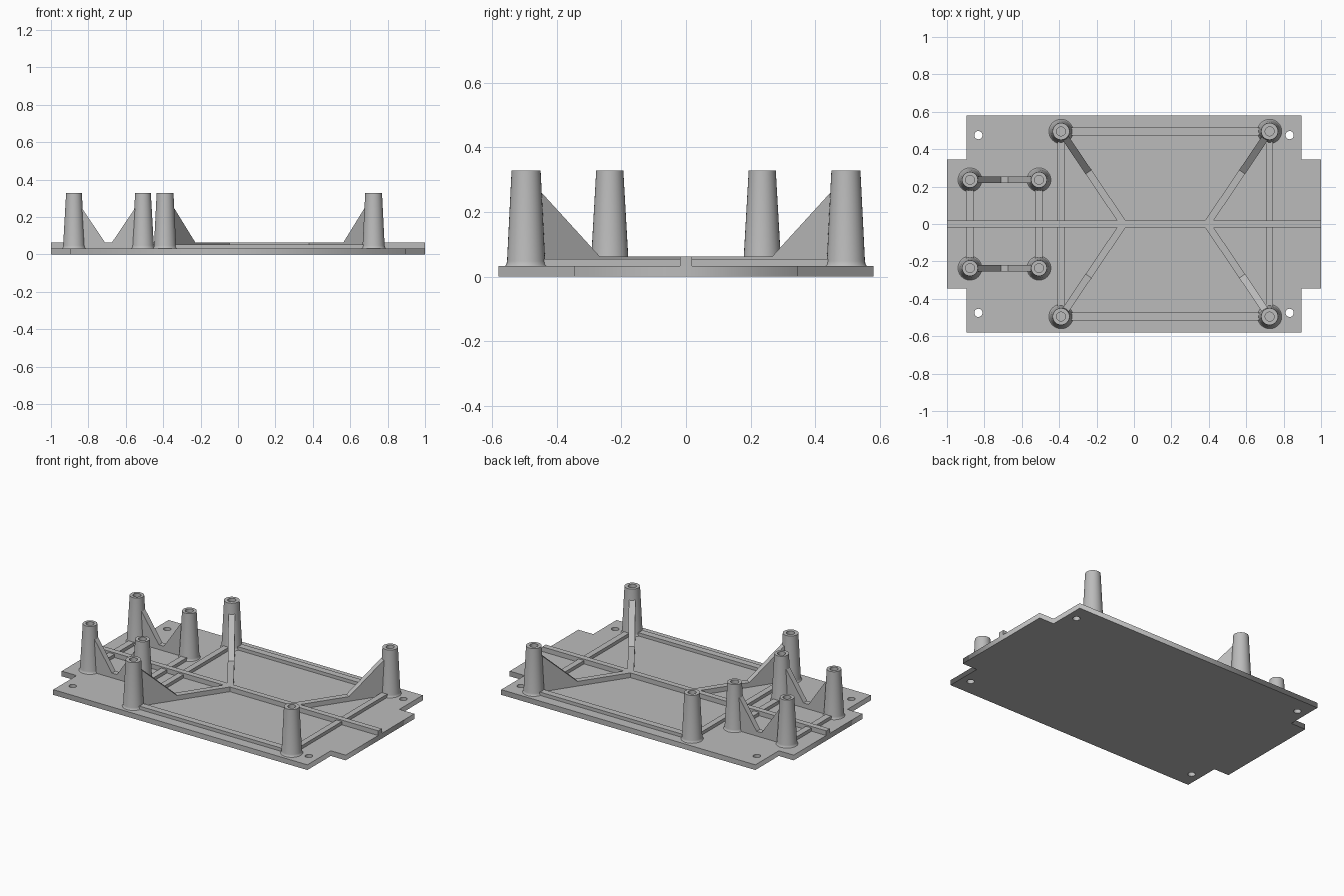
import bpy, math
from mathutils import Vector

cube = bpy.data.objects.get("Cube")
if cube:
    bpy.data.objects.remove(cube, do_unlink=True)

grey = bpy.data.materials.new("plain grey")
grey.use_nodes = True
COLOUR = (0.5, 0.5, 0.5, 1)
grey.diffuse_color = COLOUR
grey.node_tree.nodes["Principled BSDF"].inputs["Base Color"].default_value = COLOUR

PLATE, LOW, HIGH, TOP = 0.033, 0.054, 0.063, 0.328


def add_mesh(name, verts, faces):
    mesh = bpy.data.meshes.new(name)
    mesh.from_pydata(verts, [], faces)
    mesh.materials.append(grey)
    obj = bpy.data.objects.new(name, mesh)
    bpy.context.collection.objects.link(obj)
    return obj


def add_wall(name, start, end, width, profile):
    """Extrude a (distance, height) profile sideways along a line on the plate."""
    start, end = Vector(start), Vector(end)
    along = (end - start).normalized()
    side = Vector((-along.y, along.x)) * width / 2
    verts = []
    for s in (-1, 1):
        for d, z in profile:
            p = start + along * d + side * s
            verts.append((p.x, p.y, z))
    n = len(profile)
    faces = [tuple(range(n)), tuple(reversed(range(n, 2 * n)))]
    faces += [(i, i + n, (i + 1) % n + n, (i + 1) % n) for i in range(n)]
    return add_mesh(name, verts, faces)


def add_rib(name, start, end, width, top):
    length = (Vector(end) - Vector(start)).length
    base = PLATE - 0.003
    return add_wall(name, start, end, width,
                    [(0, base), (length, base), (length, top), (0, top)])


def add_post(name, x, y, r_base, r_top):
    """Lathe a tapered hollow post with a flared foot."""
    bore = 0.024
    profile = [(r_base + 0.005, PLATE), (r_base + 0.001, 0.038), (r_base - 0.001, 0.048),
               (r_top, TOP), (bore, TOP), (bore, 0.1)]
    n = 32
    verts = [(x + r * math.cos(math.tau * i / n), y + r * math.sin(math.tau * i / n), z)
             for r, z in profile for i in range(n)]
    faces = [(k * n + i, k * n + (i + 1) % n, (k + 1) * n + (i + 1) % n, (k + 1) * n + i)
             for k in range(len(profile) - 1) for i in range(n)]
    faces.append(tuple(range((len(profile) - 1) * n, len(profile) * n)))
    obj = add_mesh(name, verts, faces)
    bpy.ops.object.select_all(action='DESELECT')
    obj.select_set(True)
    bpy.context.view_layer.objects.active = obj
    bpy.ops.object.shade_smooth_by_angle(angle=math.radians(40))


# Base plate: stepped outline with four screw holes
curve = bpy.data.curves.new("base_plate", 'CURVE')
curve.dimensions = '2D'
curve.fill_mode = 'BOTH'
curve.extrude = PLATE / 2


def add_loop(points):
    spline = curve.splines.new('POLY')
    spline.points.add(len(points) - 1)
    for p, (x, y) in zip(spline.points, points):
        p.co = (x, y, 0, 1)
    spline.use_cyclic_u = True


quarter = [(1, 0.345), (0.895, 0.345), (0.895, 0.58)]
mirrored = [(-x, y) for x, y in reversed(quarter)]
upper = quarter + mirrored
add_loop(upper + [(x, -y) for x, y in reversed(upper)])
for sx in (-1, 1):
    for sy in (-1, 1):
        add_loop([(sx * 0.832 + 0.022 * math.cos(math.tau * i / 24),
                   sy * 0.475 + 0.022 * math.sin(math.tau * i / 24)) for i in range(24)])
plate = bpy.data.objects.new("base_plate", curve)
plate.location.z = PLATE / 2
bpy.context.collection.objects.link(plate)
curve.materials.append(grey)
bpy.ops.object.select_all(action='DESELECT')
plate.select_set(True)
bpy.context.view_layer.objects.active = plate
bpy.ops.object.convert(target='MESH')

# Central spine
add_rib("spine", (-1, 0), (1, 0), 0.036, HIGH)

BIG_X, BIG_Y = (-0.39, 0.725), 0.495
SMALL_X, SMALL_Y = (-0.877, -0.508), 0.236

# Cross ribs joining the posts across the spine
for x in BIG_X:
    add_rib("large_cross_rib", (x, -BIG_Y), (x, BIG_Y), 0.038, LOW)
for x in SMALL_X:
    add_rib("small_cross_rib", (x, -SMALL_Y), (x, SMALL_Y), 0.04, LOW)

for sy, side in ((1, "back"), (-1, "front")):
    # Large posts, side rib and sloping diagonal braces
    y = sy * BIG_Y
    add_rib(side + "_side_rib", (BIG_X[0], y), (BIG_X[1], y), 0.042, LOW)
    for x, inward in zip(BIG_X, (1, -1)):
        add_post(side + "_large_post", x, y, 0.06, 0.045)
        end = Vector((x + inward * 0.335, 0))
        length = (end - Vector((x, y))).length
        add_wall(side + "_diagonal_brace", (x, y), end, 0.038,
                 [(0.032, 0.03), (length, 0.03), (length, HIGH), (0.262, HIGH), (0.032, 0.272)])
    # Small posts and the double gusset between them
    y = sy * SMALL_Y
    for x in SMALL_X:
        add_post(side + "_small_post", x, y, 0.059, 0.042)
    span = SMALL_X[1] - SMALL_X[0]
    add_wall(side + "_double_gusset", (SMALL_X[0], y), (SMALL_X[1], y), 0.036,
             [(0.03, 0.03), (span - 0.03, 0.03), (span - 0.03, 0.266), (span - 0.167, HIGH),
              (0.167, HIGH), (0.03, 0.266)])
